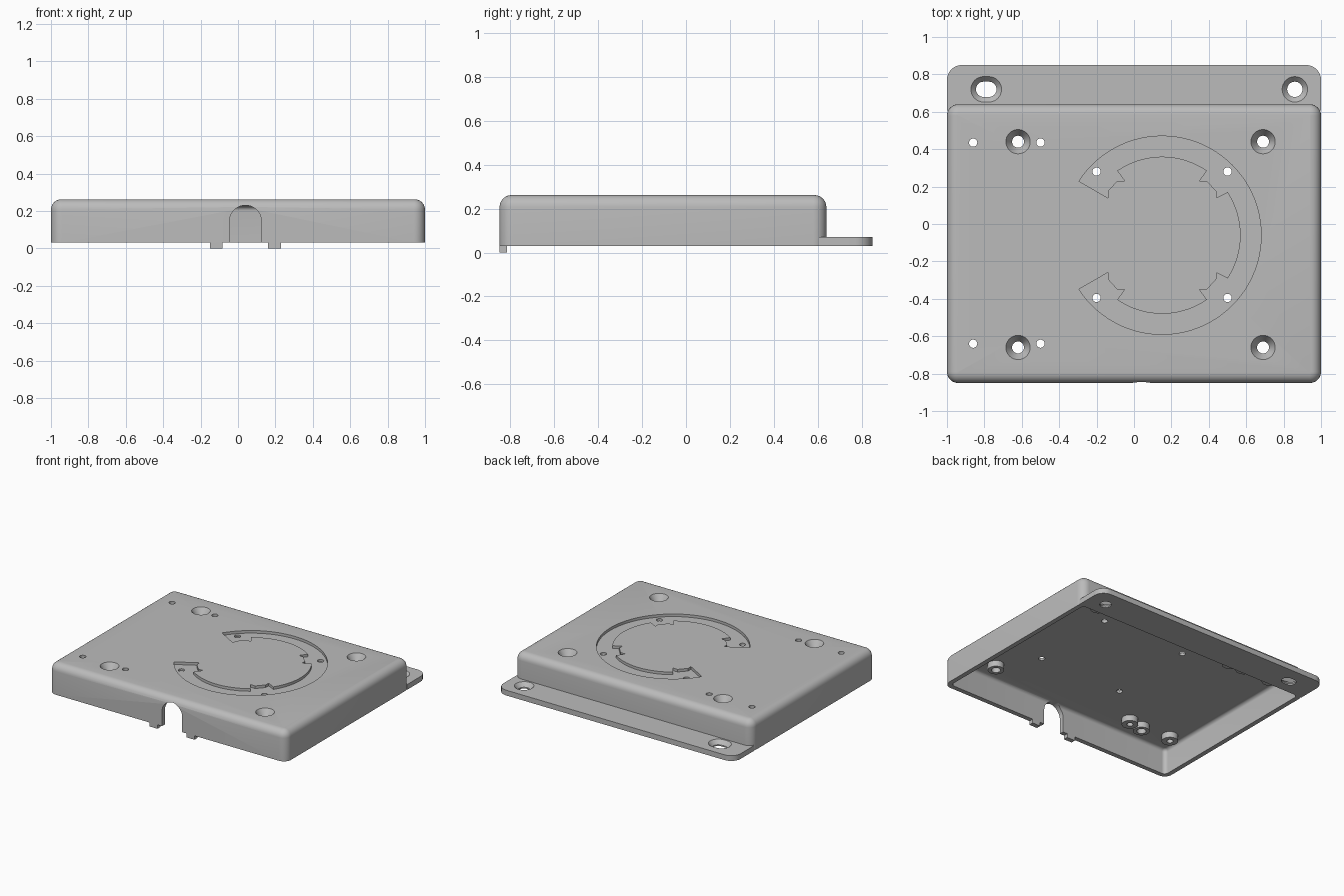
import bpy, bmesh
from math import sin, cos, pi, radians, atan2

cube = bpy.data.objects.get("Cube")
if cube:
    bpy.data.objects.remove(cube, do_unlink=True)

grey = bpy.data.materials.new("plain grey")
grey.use_nodes = True
grey.diffuse_color = (0.5, 0.5, 0.5, 1)
grey.node_tree.nodes["Principled BSDF"].inputs["Base Color"].default_value = (0.5, 0.5, 0.5, 1)


def loft(name, loops):
    """Closed solid through matching loops of points."""
    bm = bmesh.new()
    rows = [[bm.verts.new(p) for p in loop] for loop in loops]
    n = len(rows[0])
    for low, high in zip(rows, rows[1:]):
        for i in range(n):
            j = (i + 1) % n
            bm.faces.new((low[i], low[j], high[j], high[i]))
    bm.faces.new(rows[0][::-1])
    bm.faces.new(rows[-1])
    bmesh.ops.remove_doubles(bm, verts=bm.verts[:], dist=1e-5)
    bmesh.ops.recalc_face_normals(bm, faces=bm.faces[:])
    mesh = bpy.data.meshes.new(name)
    bm.to_mesh(mesh)
    bm.free()
    mesh.materials.append(grey)
    obj = bpy.data.objects.new(name, mesh)
    bpy.context.collection.objects.link(obj)
    return obj


def solid(name, cx, cy, hx, hy, r, levels, n=8):
    """Stack of rounded rectangles, given as (height, inset) levels."""
    loops = []
    for z, inset in levels:
        rad = max(r - inset, 0)
        loop = []
        for q, (sx, sy) in enumerate([(1, 1), (-1, 1), (-1, -1), (1, -1)]):
            for k in range(n + 1):
                a = (q + k / n) * pi / 2
                loop.append((cx + sx * (hx - inset - rad) + rad * cos(a),
                             cy + sy * (hy - inset - rad) + rad * sin(a), z))
        loops.append(loop)
    return loft(name, loops)


def disc(name, x, y, r, levels):
    return solid(name, x, y, r, r, r, levels)


def combine(target, tool, operation="DIFFERENCE"):
    mod = target.modifiers.new("combine", "BOOLEAN")
    mod.operation = operation
    mod.solver = "EXACT"
    mod.object = tool
    bpy.context.view_layer.objects.active = target
    bpy.ops.object.modifier_apply(modifier=mod.name)
    bpy.data.objects.remove(tool, do_unlink=True)


def dome(bottom, top, r, n=6):
    """Levels for straight walls ending in a rounded top edge."""
    arc = [k / n * pi / 2 for k in range(n + 1)]
    return [(bottom, 0)] + [(top - r + r * sin(a), r - r * cos(a)) for a in arc]


BASE, TOP, CEILING, WALL = 0.03, 0.262, 0.225, 0.035
MID_Y, HALF_Y = -0.105, 0.745

# Hollow lid, open underneath
lid = solid("lid", 0, MID_Y, 1, HALF_Y, 0.06, dome(BASE, TOP, 0.055))
combine(lid, solid("cavity", 0, MID_Y, 1 - WALL, HALF_Y - WALL, 0.03,
                   dome(0, CEILING, 0.025)))

# Screw bosses under the ceiling
screws = [(x, y) for x in (-0.62, 0.69) for y in (-0.66, 0.44)]
pins = [(x, y) for x in (-0.86, -0.5) for y in (-0.64, 0.435)]
for x, y in screws + pins:
    combine(lid, disc("boss", x, y, 0.057, [(0.18, 0), (0.236, 0)]), "UNION")

# Shallow open ring recess with stepped ends, mirrored front to back
RX, RY, OUTER, INNER = 0.15, -0.06, 0.53, 0.42


def arc(r, start, end, n):
    return [(r * cos(start + (end - start) * k / n),
             r * sin(start + (end - start) * k / n)) for k in range(n + 1)]


near_step = [(0.29, 0.2), (0.29, 0.235), (0.24, 0.29), (0.2, 0.29)]
end_step = [(-x, y) for x, y in near_step]
half = arc(OUTER, 0, radians(147), 36) + end_step
half += arc(INNER, atan2(0.345, -0.24), atan2(0.345, 0.24), 18)
half += near_step[::-1] + arc(INNER, atan2(0.23, 0.35), 0, 8)
# Join the two halves: outer arc end to end, then inner edges
split = 37
outer = [(x, -y) for x, y in half[1:split]][::-1] + half[:split]
inner = half[split:] + [(x, -y) for x, y in half[split:-1]][::-1]
outline = outer + inner
combine(lid, loft("ring_recess", [[(RX + x, RY + y, z) for x, y in outline]
                                  for z in (0.242, 0.3)]))

# Countersunk screw holes and plain pin holes
for x, y in screws:
    combine(lid, disc("countersink", x, y, 0.065,
                      [(0.1, 0.033), (0.21, 0.033), (TOP, 0), (0.3, 0)]))
ring_holes = [(x, y) for x in (-0.2, 0.5) for y in (-0.395, 0.28)]
for x, y in pins + ring_holes:
    combine(lid, disc("pin_hole", x, y, 0.022, [(0.1, 0), (0.3, 0)]))

# Arched cable opening in the front wall
arch = [(-0.085, -0.15)] + [(-x, z) for x, z in arc(0.085, 0, pi, 20)][::1]
arch = [(0.085, -0.15), *arc(0.085, 0, pi, 20), (-0.085, -0.15)]
combine(lid, loft("cable_arch", [[(0.04 + x, y, 0.145 + z) for x, z in arch]
                                 for y in (-0.95, -0.79)]))

# Rear mounting flange, square where it meets the lid
flange = solid("mounting_flange", 0, 0.6, 1, 0.25, 0.08, [(BASE, 0), (0.07, 0)])
for v in flange.data.vertices:
    v.co.y = max(v.co.y, 0.607)
sink = [(0, 0.027), (0.04, 0.027), (0.07, 0), (0.1, 0)]
combine(flange, solid("slot", -0.79, 0.72, 0.082, 0.068, 0.068, sink))
combine(flange, disc("round_hole", 0.86, 0.72, 0.068, sink))

# Small locating tabs either side of the arch
tabs = [solid(f"locating_tab_{side}", x, -0.8325, 0.034, 0.0175, 0,
              [(0, 0), (BASE, 0)], 1)
        for side, x in (("right", -0.117), ("left", 0.195))]

# Smooth rounded surfaces, crisp edges
bpy.ops.object.select_all(action="DESELECT")
for obj in [lid, flange] + tabs:
    obj.select_set(True)
bpy.context.view_layer.objects.active = lid
bpy.ops.object.shade_smooth_by_angle(angle=radians(30))
